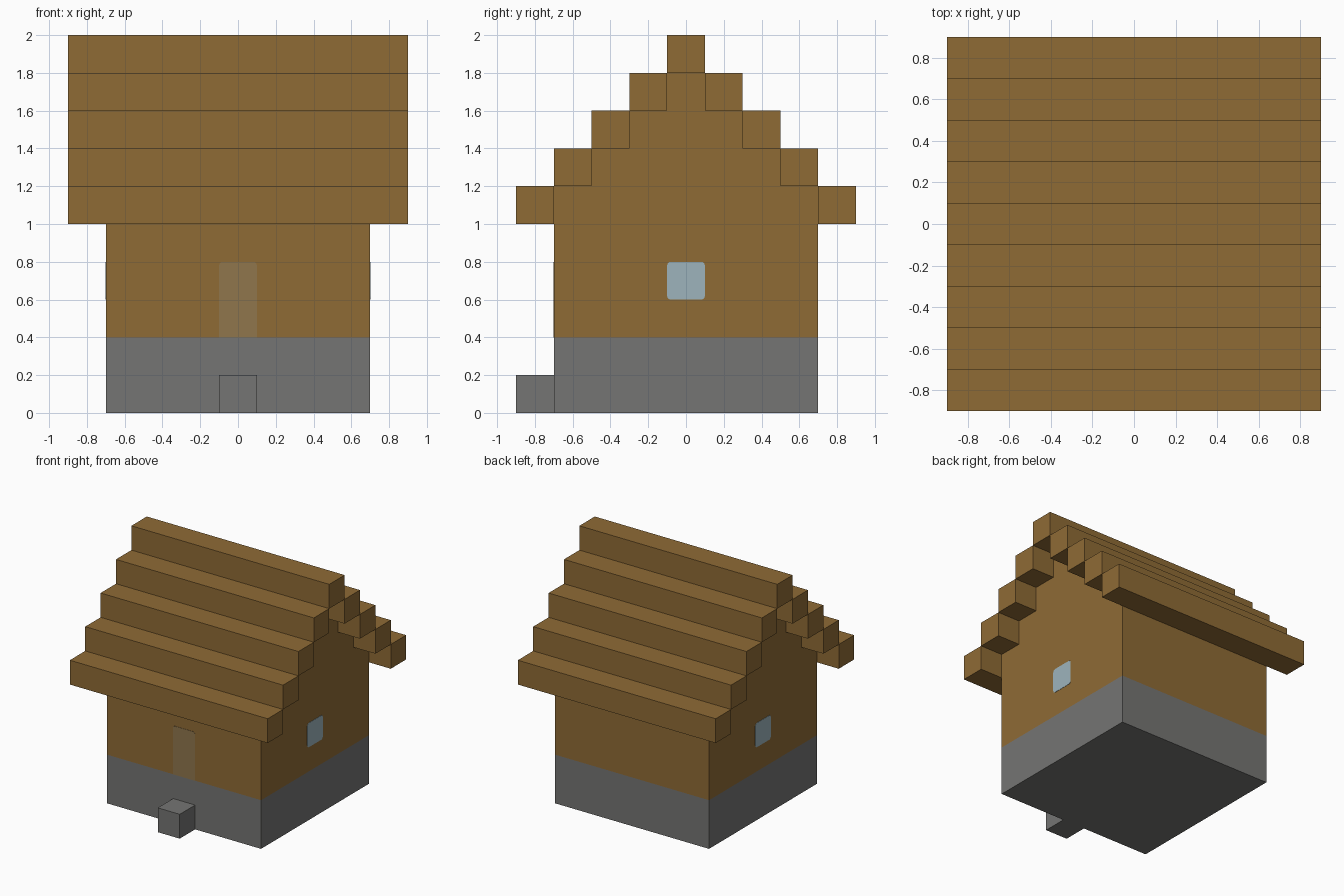
import bpy, bmesh, math
from mathutils import Vector

cube = bpy.data.objects.get("Cube")
if cube:
    bpy.data.objects.remove(cube, do_unlink=True)


def material(name, r, g, b):
    m = bpy.data.materials.new(name)
    m.use_nodes = True
    m.diffuse_color = (r, g, b, 1)
    m.node_tree.nodes["Principled BSDF"].inputs["Base Color"].default_value = (r, g, b, 1)
    return m


wood = material("wood", 0.275, 0.147, 0.036)
stone = material("stone", 0.178, 0.178, 0.172)
glass = material("window_blue", 0.337, 0.456, 0.503)
door_wood = material("door_tan", 0.279, 0.181, 0.073)

U = 0.2       # width of one square beam
WALL = 0.7    # half width of the house
PLATE = 0.002


def finish(bm, name, *mats):
    bmesh.ops.recalc_face_normals(bm, faces=bm.faces)
    mesh = bpy.data.meshes.new(name)
    bm.to_mesh(mesh)
    bm.free()
    for m in mats:
        mesh.materials.append(m)
    ob = bpy.data.objects.new(name, mesh)
    bpy.context.collection.objects.link(ob)
    return ob


def prism(points, depth):
    """Extrude a closed outline of 3D points along a depth vector."""
    bm = bmesh.new()
    face = bm.faces.new([bm.verts.new(p) for p in points])
    ext = bmesh.ops.extrude_face_region(bm, geom=[face], use_keep_orig=True)
    verts = [g for g in ext["geom"] if isinstance(g, bmesh.types.BMVert)]
    bmesh.ops.translate(bm, vec=Vector(depth), verts=verts)
    return bm


def box(name, size, center, mat):
    bm = bmesh.new()
    bmesh.ops.create_cube(bm, size=1)
    bmesh.ops.scale(bm, vec=size, verts=bm.verts)
    bmesh.ops.translate(bm, vec=center, verts=bm.verts)
    return finish(bm, name, mat)


def rounded(width, z0, z1, r_low, r_high):
    """Rectangle outline (across, up) with rounded lower and upper corners."""
    w = width / 2
    pts = []
    for i, (sx, z, sz, r) in enumerate([(1, z1, 1, r_high), (-1, z1, 1, r_high),
                                        (-1, z0, -1, r_low), (1, z0, -1, r_low)]):
        steps = 4 if r else 1
        for k in range(steps):
            a = math.pi / 2 * (i + k / max(steps - 1, 1))
            pts.append((sx * (w - r) + r * math.cos(a), z - sz * r + r * math.sin(a)))
    return pts


# House body: stepped gable outline, stone below and wood above
half = [(WALL, 0)]
for i in range(4):
    y, top = WALL - i * U, 1.2 + i * U
    half += [(y, top), (y - U, top)] if i < 3 else [(y, top)]
outline = half + [(-y, z) for y, z in reversed(half)]
bm = prism([(-WALL, y, z) for y, z in outline], (2 * WALL, 0, 0))
bmesh.ops.bisect_plane(bm, geom=bm.verts[:] + bm.edges[:] + bm.faces[:],
                       plane_co=(0, 0, 0.4), plane_no=(0, 0, 1))
for f in bm.faces:
    f.material_index = 1 if f.calc_center_median().z < 0.4 else 0
finish(bm, "house_body", wood, stone)

# Roof beams, stepping up to the ridge
for i in range(4):
    for side, label in ((-1, "front"), (1, "back")):
        box(f"{label}_roof_beam_{i + 1}", (1.8, U, U),
            (0, side * (0.8 - i * U), 1.1 + i * U), wood)
box("ridge_beam", (1.8, U, U), (0, 0, 1.9), wood)

# Doorstep
box("doorstep", (U, U, U), (0, -0.8, 0.1), stone)

# Door on the front
bm = prism([(x, -WALL, z) for x, z in rounded(U, 0.4, 0.8, 0, 0.02)], (0, -PLATE, 0))
finish(bm, "door", door_wood)

# One window in each gable wall
for side, label in ((1, "left"), (-1, "right")):
    bm = prism([(side * WALL, y, z) for y, z in rounded(U, 0.6, 0.8, 0.02, 0.02)],
               (side * PLATE, 0, 0))
    finish(bm, f"{label}_window", glass)
